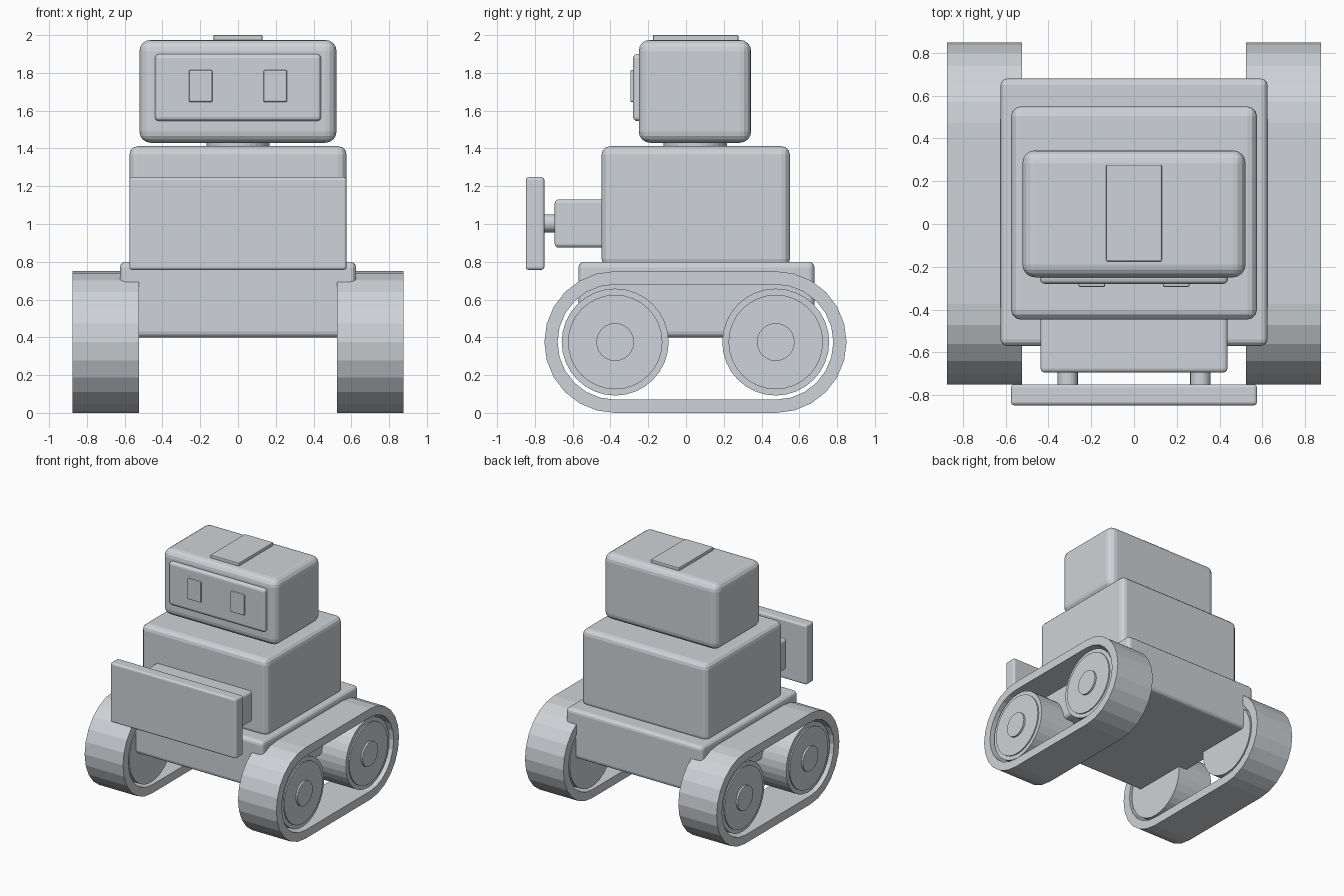
import bpy, bmesh, math
from mathutils import Matrix

if "Cube" in bpy.data.objects:
    bpy.data.objects.remove(bpy.data.objects["Cube"])

grey = bpy.data.materials.new("light_grey")
grey.diffuse_color = (0.62, 0.65, 0.68, 1)
grey.use_nodes = True
grey.node_tree.nodes["Principled BSDF"].inputs["Base Color"].default_value = grey.diffuse_color


def finish(name, bm):
    bmesh.ops.recalc_face_normals(bm, faces=bm.faces[:])
    mesh = bpy.data.meshes.new(name)
    bm.to_mesh(mesh)
    bm.free()
    mesh.materials.append(grey)
    obj = bpy.data.objects.new(name, mesh)
    bpy.context.collection.objects.link(obj)
    return obj


def box(name, x, y, z, bevel, segments=3):
    """Rounded box from (min, max) pairs along each axis."""
    bm = bmesh.new()
    size = Matrix.Diagonal((x[1] - x[0], y[1] - y[0], z[1] - z[0], 1))
    centre = Matrix.Translation((sum(x) / 2, sum(y) / 2, sum(z) / 2))
    bmesh.ops.create_cube(bm, size=1, matrix=centre @ size)
    obj = finish(name, bm)
    mod = obj.modifiers.new("rounded_edges", 'BEVEL')
    mod.width = bevel
    mod.segments = segments
    return obj


def cylinder(name, centre, radius, length, axis='Z', sides=32):
    turn = {'X': Matrix.Rotation(math.pi / 2, 4, 'Y'),
            'Y': Matrix.Rotation(math.pi / 2, 4, 'X'),
            'Z': Matrix.Identity(4)}[axis]
    bm = bmesh.new()
    bmesh.ops.create_cone(bm, cap_ends=True, segments=sides, radius1=radius,
                          radius2=radius, depth=length,
                          matrix=Matrix.Translation(centre) @ turn)
    return finish(name, bm)


AXLES = (-0.375, 0.475)
AXLE_Z = 0.375


def loop_points(radius, steps=12):
    """Stadium outline in the y-z plane around both axles."""
    pts = []
    for y, start in ((AXLES[1], -90), (AXLES[0], 90)):
        for i in range(steps + 1):
            a = math.radians(start + 180 * i / steps)
            pts.append((y + radius * math.cos(a), AXLE_Z + radius * math.sin(a)))
    return pts


def track(name, x0, x1):
    bm = bmesh.new()
    rings = [[bm.verts.new((x, y, z)) for y, z in loop_points(r)]
             for x, r in ((x0, 0.375), (x1, 0.375), (x1, 0.305), (x0, 0.305))]
    n = len(rings[0])
    for k in range(4):
        a, b = rings[k], rings[(k + 1) % 4]
        for i in range(n):
            j = (i + 1) % n
            bm.faces.new((a[i], a[j], b[j], b[i]))
    return finish(name, bm)


# Body
box("chassis", (-0.625, 0.625), (-0.57, 0.68), (0.40, 0.80), 0.03)
box("torso", (-0.575, 0.575), (-0.447, 0.55), (0.77, 1.412), 0.045)
cylinder("neck", (0, 0.05, 1.42), 0.168, 0.08)

# Head with face plate, eyes and top hatch
box("head", (-0.522, 0.522), (-0.25, 0.345), (1.43, 1.975), 0.06, 4)
box("face_plate", (-0.44, 0.44), (-0.28, -0.22), (1.545, 1.90), 0.022)
box("head_hatch", (-0.13, 0.13), (-0.175, 0.277), (1.95, 2.0), 0.006, 2)

# Front pusher blade and its mount
box("blade_mount", (-0.437, 0.437), (-0.695, -0.42), (0.875, 1.13), 0.02)
box("front_blade", (-0.575, 0.575), (-0.848, -0.75), (0.757, 1.248), 0.015)

# Mirrored parts
for side, s in (("left", -1), ("right", 1)):
    x = sorted((s * 0.135, s * 0.26))
    box(side + "_eye", x, (-0.295, -0.265), (1.645, 1.815), 0.008, 2)
    cylinder(side + "_blade_rod", (s * 0.31, -0.72, 1.003), 0.047, 0.09, 'Y', 24)
    track(side + "_track", s * 0.525, s * 0.875)
    for end, y in zip(("front", "rear"), AXLES):
        tag = side + "_" + end
        cylinder(tag + "_wheel", (s * 0.69, y, AXLE_Z), 0.283, 0.32, 'X')
        cylinder(tag + "_wheel_disc", (s * 0.71, y, AXLE_Z), 0.25, 0.30, 'X')
        cylinder(tag + "_hub", (s * 0.72, y, AXLE_Z), 0.10, 0.31, 'X', 24)
